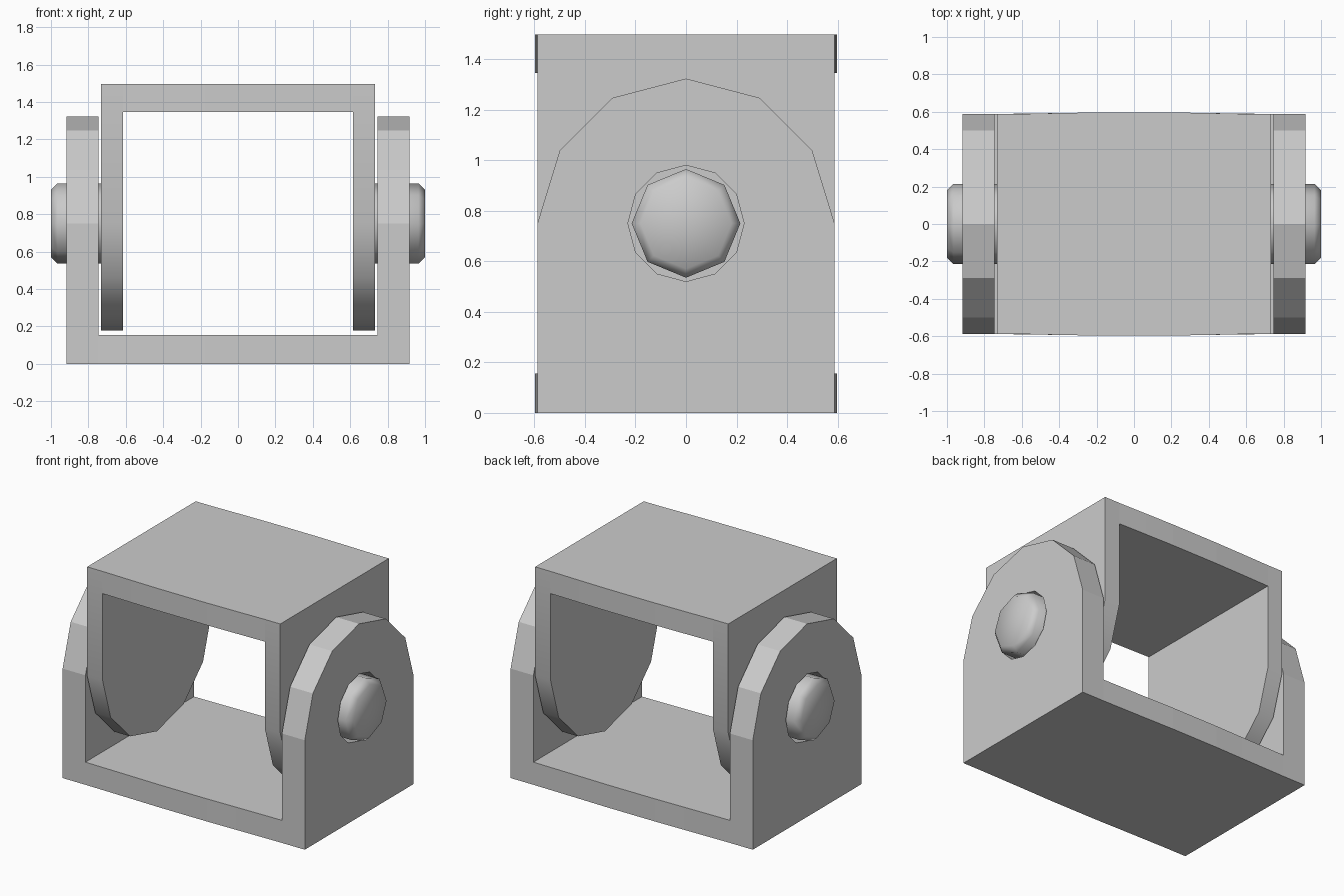
import bpy, bmesh, math

if "Cube" in bpy.data.objects:
    bpy.data.objects.remove(bpy.data.objects["Cube"])

grey = bpy.data.materials.new("plain_grey")
grey.diffuse_color = (0.6, 0.6, 0.6, 1)
grey.use_nodes = True
grey.node_tree.nodes["Principled BSDF"].inputs["Base Color"].default_value = grey.diffuse_color

PIVOT = 0.75


def finish(bm, name, smooth=None):
    bmesh.ops.recalc_face_normals(bm, faces=bm.faces)
    me = bpy.data.meshes.new(name)
    bm.to_mesh(me)
    bm.free()
    me.materials.append(grey)
    if smooth:
        me.shade_smooth()
        me.set_sharp_from_angle(angle=math.radians(smooth))
    ob = bpy.data.objects.new(name, me)
    bpy.context.collection.objects.link(ob)
    return ob


def loft(rings, name, smooth=None, tip=None):
    """Joins matching rings of points and closes both ends."""
    bm = bmesh.new()
    vs = [[bm.verts.new(p) for p in r] for r in rings]
    n = len(vs[0])
    for a, b in zip(vs, vs[1:]):
        for i in range(n):
            j = (i + 1) % n
            bm.faces.new((a[i], a[j], b[j], b[i]))
    bm.faces.new(vs[0])
    if tip:
        c = bm.verts.new(tip)
        for i in range(n):
            bm.faces.new((vs[-1][i], vs[-1][(i + 1) % n], c))
    else:
        bm.faces.new(vs[-1])
    return finish(bm, name, smooth)


def circle(x, r, n):
    return [(x, r * math.sin(2 * math.pi * i / n),
             PIVOT + r * math.cos(2 * math.pi * i / n)) for i in range(n)]


def cheek(x0, x1, z_end, up, name, smooth=None):
    """Side plate: square at z_end, half round on the other side of the pivot."""
    arc = [(0.588, 0), (0.5, 0.287), (0.29, 0.497), (0, 0.573),
           (-0.29, 0.497), (-0.5, 0.287), (-0.588, 0)]
    prof = [(0.588, z_end)] + [(y, PIVOT + up * d) for y, d in arc] + [(-0.588, z_end)]
    return loft([[(x, y, z) for y, z in prof] for x in (x0, x1)], name, smooth)


def slab(w, z0, z1, name):
    """Bridge plate with slightly bowed front and back edges."""
    half = [(-w, 0.588), (-0.4, 0.593), (-0.18, 0.597),
            (0.18, 0.597), (0.4, 0.593), (w, 0.588)]
    pts = half + [(x, -y) for x, y in reversed(half)]
    return loft([[(x, y, z) for x, y in pts] for z in (z0, z1)], name)


# Bridge plates of the two U-shaped brackets
slab(0.745, 0.0, 0.155, "lower_bracket_base")
slab(0.615, 1.345, 1.497, "upper_bracket_top")

for s, side in ((-1, "left"), (1, "right")):
    # Outer cheek with a clearance hole for the pin
    outer = cheek(s * 0.745, s * 0.918, 0.0, 1, side + "_lower_cheek")
    cutter = loft([circle(s * 0.70, 0.23, 12), circle(s * 0.96, 0.23, 12)],
                  side + "_hole_cutter")
    cutter.hide_render = True
    cutter.hide_viewport = True
    mod = outer.modifiers.new("pin_hole", 'BOOLEAN')
    mod.operation = 'DIFFERENCE'
    mod.solver = 'EXACT'
    mod.object = cutter

    # Inner cheek, rounded at the bottom
    cheek(s * 0.615, s * 0.732, 1.497, -1, side + "_upper_cheek", 40)

    # Pivot pin with chamfered end
    loft([circle(s * 0.73, 0.215, 8), circle(s * 0.965, 0.215, 8),
          circle(s * 1.0, 0.18, 8)], side + "_pivot_pin", 60, (s * 1.0, 0, PIVOT))
